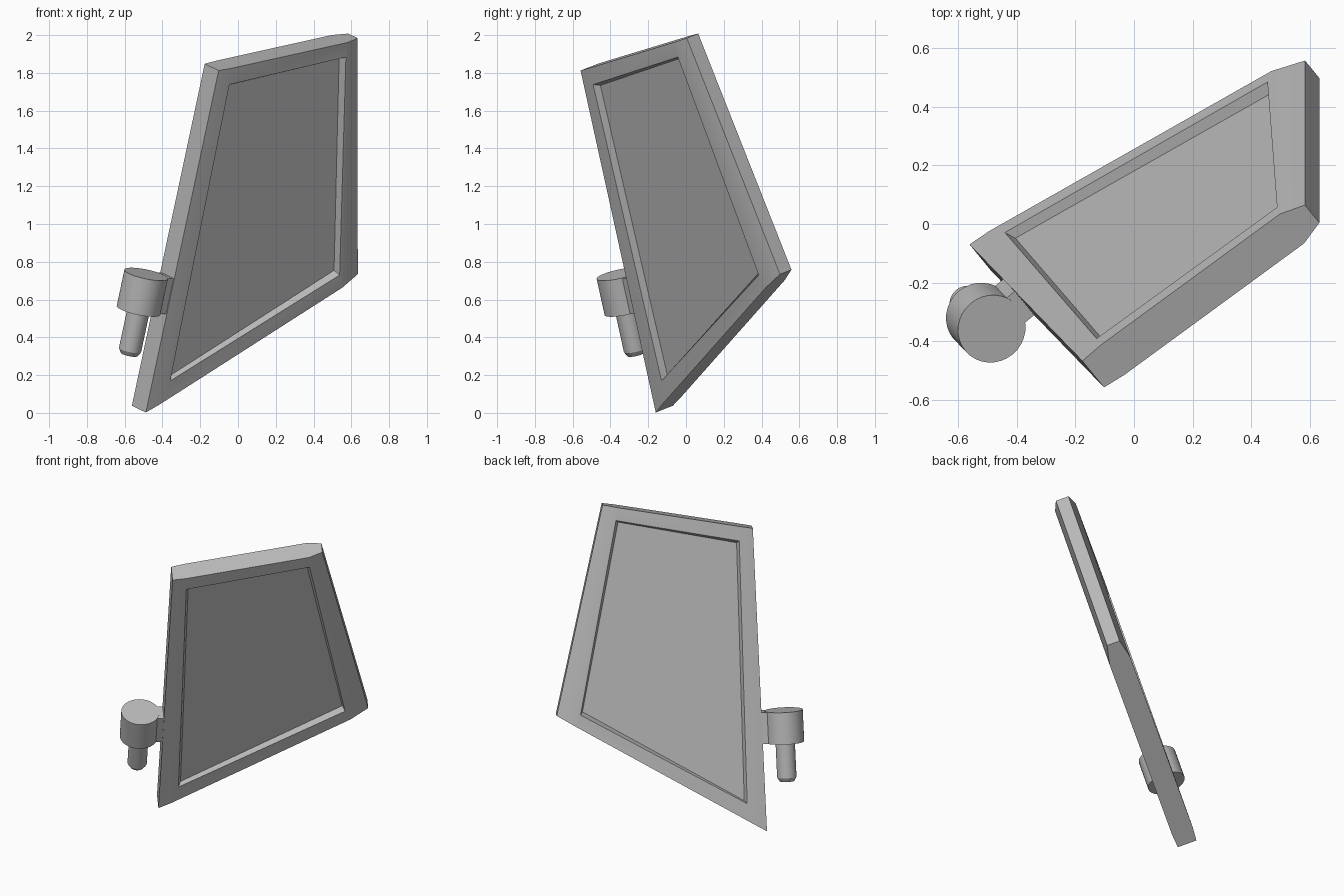
import bpy, bmesh, math
from mathutils import Vector, Matrix

cube = bpy.data.objects.get("Cube")
if cube:
    bpy.data.objects.remove(cube, do_unlink=True)

grey = bpy.data.materials.new("plain_grey")
grey.use_nodes = True
COLOUR = (0.5, 0.5, 0.5, 1)
grey.diffuse_color = COLOUR
grey.node_tree.nodes["Principled BSDF"].inputs["Base Color"].default_value = COLOUR

# Tilted frame: x across the panel, y through it (to the back), z along the hinge edge
corner_b = Vector((-0.525, -0.115, 0.02))
corner_a = Vector((-0.14, -0.5125, 1.8275))
corner_c = Vector((0.61, 0.53, 0.7425))
up = (corner_a - corner_b).normalized()
across = corner_c - corner_b
across = (across - up * across.dot(up)).normalized()
through = up.cross(across)
FRAME = Matrix((across, through, up)).transposed().to_4x4()
FRAME.translation = corner_b


def finish(name, bm, angle=30):
    bmesh.ops.remove_doubles(bm, verts=bm.verts, dist=0.0001)
    bmesh.ops.recalc_face_normals(bm, faces=bm.faces)
    bm.transform(FRAME)
    mesh = bpy.data.meshes.new(name)
    bm.to_mesh(mesh)
    bm.free()
    mesh.materials.append(grey)
    obj = bpy.data.objects.new(name, mesh)
    bpy.context.collection.objects.link(obj)
    bpy.ops.object.select_all(action='DESELECT')
    obj.select_set(True)
    bpy.context.view_layer.objects.active = obj
    bpy.ops.object.shade_smooth_by_angle(angle=math.radians(angle))
    return obj


# Panel outline: thin at both side edges, thickest between the two bend lines
LEFT, RIGHT, FULL = 0.061, 0.041, 0.068
outline = [(0, 0, LEFT), (0.08, 0.05, FULL), (1.156, 0.721, FULL), (1.266, 0.79, RIGHT),
           (0.921, 2.089, RIGHT), (0.836, 2.071, FULL), (0.08, 1.91, FULL), (0, 1.893, LEFT)]
recess = [(0.115, 0.18), (1.12, 0.79), (0.845, 1.99), (0.088, 1.82)]
DEPTH, SLOPE = 0.035, 0.015

bm = bmesh.new()
rims = []
for side in (-1, 1):
    rim = [bm.verts.new((x, side * t, z)) for x, z, t in outline]
    rims.append(rim)
    bm.faces.new([rim[i] for i in (0, 1, 6, 7)])
    bm.faces.new([rim[i] for i in (2, 3, 4, 5)])
    border = [rim[i] for i in (1, 2, 5, 6)]
    lip = [bm.verts.new((x, side * FULL, z)) for x, z in recess]
    floor = []
    for i, (x, z) in enumerate(recess):
        inward_x = SLOPE if i in (0, 3) else -SLOPE
        inward_z = SLOPE if i < 2 else -SLOPE
        floor.append(bm.verts.new((x + inward_x, side * (FULL - DEPTH), z + inward_z)))
    for outer, inner in ((border, lip), (lip, floor)):
        for i in range(4):
            j = (i + 1) % 4
            bm.faces.new((outer[i], outer[j], inner[j], inner[i]))
    bm.faces.new(floor)
front, back = rims
for i in range(8):
    j = (i + 1) % 8
    bm.faces.new((front[i], front[j], back[j], back[i]))
finish("panel", bm)


# Hinge hub and pin turned around the hinge axis
def lathe(name, profile, sides=32):
    bm = bmesh.new()
    verts = [bm.verts.new((r, 0, z)) for r, z in profile]
    edges = [bm.edges.new(pair) for pair in zip(verts, verts[1:])]
    bmesh.ops.spin(bm, geom=verts + edges, cent=(0, 0, 0), axis=(0, 0, 1),
                   angle=math.tau, steps=sides)
    bmesh.ops.translate(bm, verts=bm.verts, vec=(-0.142, 0.005, 0))
    return finish(name, bm)


TOP, BASE, TIP = 0.742, 0.542, 0.298
lathe("hinge_hub", [(0, TOP), (0.118, TOP), (0.118, BASE), (0, BASE)])
lathe("hinge_pin", [(0, BASE + 0.02), (0.06, BASE + 0.02), (0.06, TIP + 0.025),
                    (0.045, TIP), (0, TIP)])

# Tab joining the hub to the panel edge
bm = bmesh.new()
bmesh.ops.create_cube(bm, size=1)
bmesh.ops.scale(bm, verts=bm.verts, vec=(0.11, 0.11, TOP - BASE - 0.004))
bmesh.ops.translate(bm, verts=bm.verts, vec=(-0.05, 0, (TOP + BASE) / 2))
finish("hinge_tab", bm)
